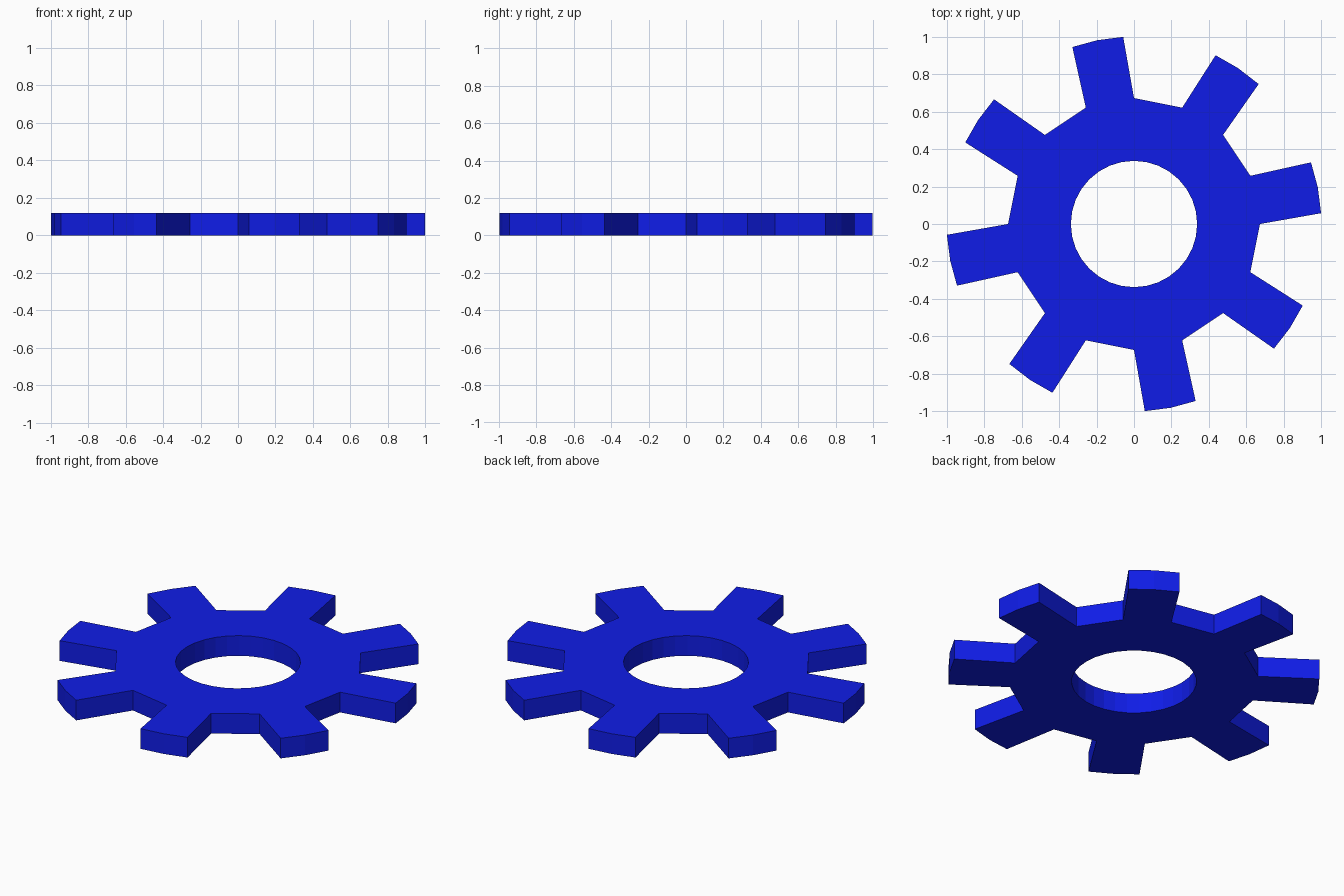
import bpy, bmesh
from math import radians, cos, sin

if "Cube" in bpy.data.objects:
    bpy.data.objects.remove(bpy.data.objects["Cube"])

TEETH = 8
STEP = 45.0
HEIGHT = 0.12
ROOT_R, TIP_R, HOLE_R = 0.672, 1.0, 0.337


def polar(r, deg, z=0.0):
    return (r * cos(radians(deg)), r * sin(radians(deg)), z)


bm = bmesh.new()

# Flat gear outline: per tooth a root span, a three-point tip and a straight gap
for i in range(TEETH):
    a = i * STEP
    root = [bm.verts.new(polar(ROOT_R, a + d)) for d in (0, 22.5, 45)]
    bore = [bm.verts.new(polar(HOLE_R, a + d)) for d in (0, 11.25, 22.5, 33.75, 45)]
    tip = [bm.verts.new(polar(TIP_R, a + d)) for d in (3.3, 11.25, 19.2)]
    bm.faces.new([root[0], tip[0], tip[1], tip[2], root[1], bore[2], bore[1], bore[0]])
    bm.faces.new([root[1], root[2], bore[4], bore[3], bore[2]])
bmesh.ops.remove_doubles(bm, verts=bm.verts, dist=1e-4)

# Thicken the outline into a solid plate
ext = bmesh.ops.extrude_face_region(bm, geom=bm.faces[:], use_keep_orig=True)
top = [g for g in ext["geom"] if isinstance(g, bmesh.types.BMVert)]
bmesh.ops.translate(bm, verts=top, vec=(0, 0, HEIGHT))
bmesh.ops.recalc_face_normals(bm, faces=bm.faces)

mesh = bpy.data.meshes.new("gear_wheel")
bm.to_mesh(mesh)
bm.free()
gear = bpy.data.objects.new("gear_wheel", mesh)
bpy.context.collection.objects.link(gear)

# Blue finish
blue = bpy.data.materials.new("blue")
blue.diffuse_color = (0.005, 0.012, 0.8, 1)
blue.use_nodes = True
blue.node_tree.nodes["Principled BSDF"].inputs["Base Color"].default_value = blue.diffuse_color
mesh.materials.append(blue)
